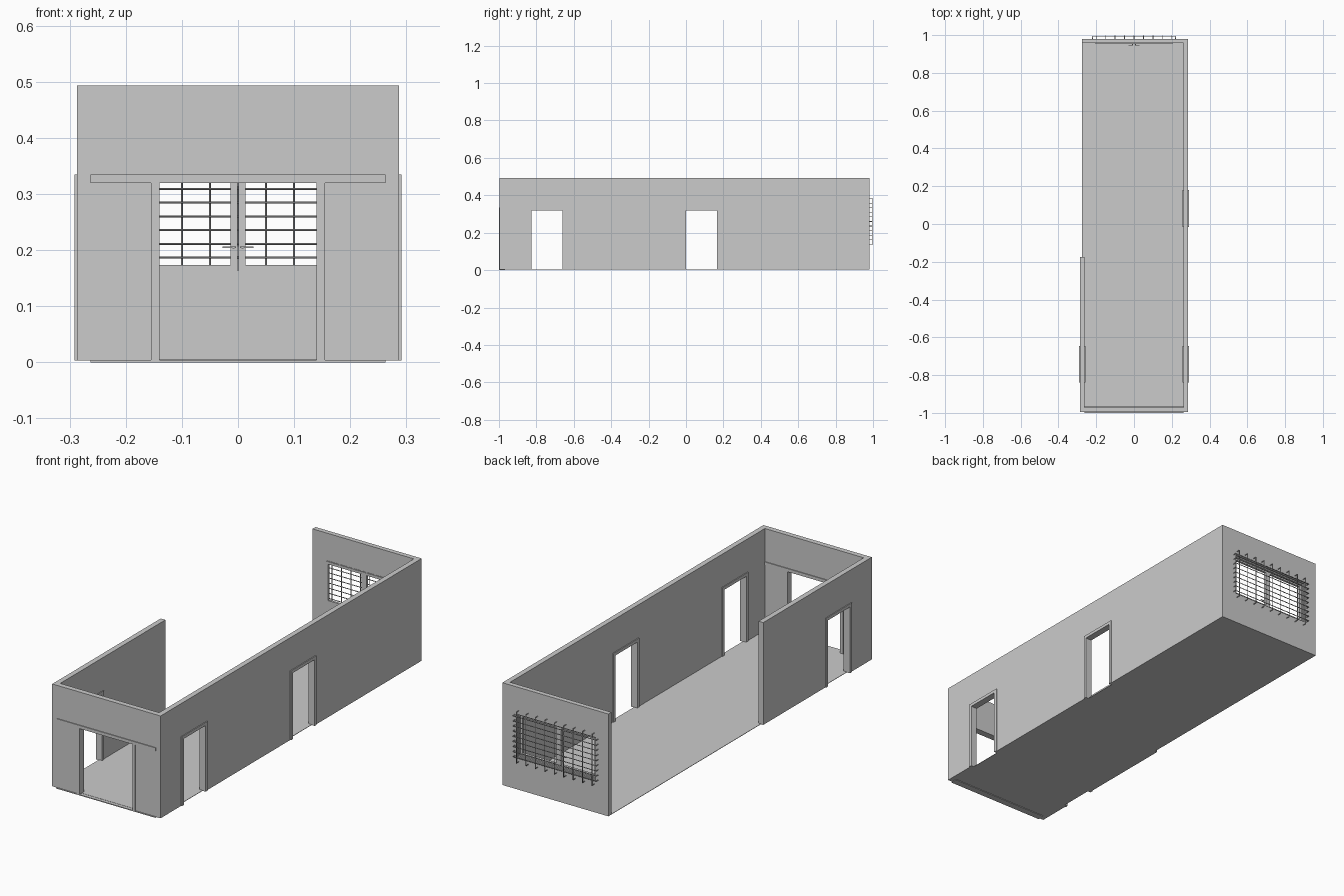
import bpy
import bmesh
from mathutils import Vector

cube = bpy.data.objects.get("Cube")
if cube:
    bpy.data.objects.remove(cube, do_unlink=True)

plaster = bpy.data.materials.new("light_grey")
GREY = (0.6, 0.6, 0.6, 1.0)
plaster.diffuse_color = GREY
plaster.use_nodes = True
plaster.node_tree.nodes["Principled BSDF"].inputs["Base Color"].default_value = GREY

BASE, TOP = 0.003, 0.493        # wall foot and head
OUT, INN = 0.287, 0.262         # side wall faces
FRONT, BACK, THICK = -0.996, 0.98, 0.023
HEAD, TRIM, PROUD = 0.32, 0.015, 0.004


def finish(name, bm):
    bmesh.ops.recalc_face_normals(bm, faces=bm.faces)
    mesh = bpy.data.meshes.new(name)
    bm.to_mesh(mesh)
    bm.free()
    mesh.materials.append(plaster)
    obj = bpy.data.objects.new(name, mesh)
    bpy.context.collection.objects.link(obj)
    return obj


def box(name, x, y, z):
    bm = bmesh.new()
    bmesh.ops.create_cube(bm, size=1)
    for v in bm.verts:
        v.co = Vector([(r[0] + r[1]) / 2 + c * (r[1] - r[0]) for c, r in zip(v.co, (x, y, z))])
    return finish(name, bm)


def prism(name, outline, depth, axis):
    """Extrude an upright (along, z) outline through depth on the given axis."""
    bm = bmesh.new()
    place = (lambda a, z: (depth[0], a, z)) if axis == "x" else (lambda a, z: (a, depth[0], z))
    face = bm.faces.new([bm.verts.new(place(a, z)) for a, z in outline])
    side = bmesh.ops.extrude_face_region(bm, geom=[face])["geom"]
    step = depth[1] - depth[0]
    shift = (step, 0, 0) if axis == "x" else (0, step, 0)
    bmesh.ops.translate(bm, vec=shift, verts=[g for g in side if isinstance(g, bmesh.types.BMVert)])
    return finish(name, bm)


def wall(name, span, depth, axis, doors):
    """Wall outline notched from below by (start, end, head) doorways."""
    outline = [(span[0], TOP), (span[0], BASE)]
    for a, b, head in doors:
        outline += [(a, BASE), (a, head), (b, head), (b, BASE)]
    outline += [(span[1], BASE), (span[1], TOP)]
    return prism(name, outline, depth, axis)


def ring(name, x, y, z, w):
    """Rectangular frame with members of width w."""
    bm = bmesh.new()
    loops = []
    for yy in y:
        for inset in (0, w):
            x0, x1, z0, z1 = x[0] + inset, x[1] - inset, z[0] + inset, z[1] - inset
            loops.append([bm.verts.new((px, yy, pz)) for px, pz in ((x0, z0), (x1, z0), (x1, z1), (x0, z1))])
    a, b, c, d = loops
    for p, q in ((a, b), (b, d), (d, c), (c, a)):
        for i in range(4):
            j = (i + 1) % 4
            bm.faces.new((p[i], p[j], q[j], q[i]))
    return finish(name, bm)


def bar(name, points, radius):
    """Round rod following a path."""
    curve = bpy.data.curves.new(name, "CURVE")
    curve.dimensions = "3D"
    curve.bevel_depth = radius
    curve.bevel_resolution = 1
    curve.use_fill_caps = True
    spline = curve.splines.new("POLY")
    spline.points.add(len(points) - 1)
    for p, co in zip(spline.points, points):
        p.co = (*co, 1)
    curve.materials.append(plaster)
    obj = bpy.data.objects.new(name, curve)
    bpy.context.collection.objects.link(obj)


# Floor reaching the wall centre lines
box("floor", (-0.275, 0.275), (FRONT + 0.012, BACK - 0.012), (BASE, 0.005))

# Side doorways
DOOR_A, DOOR_B = (-0.84, -0.645), (-0.015, 0.18)
rough = [(*d, HEAD + TRIM) for d in (DOOR_A, DOOR_B)]
wall("left_wall", (FRONT, BACK), (INN, OUT), "x", rough)
wall("right_wall", (FRONT, -0.175), (-OUT, -INN), "x", rough[:1])


def door_frame(name, span, depth):
    a, b = span
    t, top = TRIM, HEAD + TRIM
    outline = [(a, BASE), (a, top), (b, top), (b, BASE),
               (b - t, BASE), (b - t, HEAD), (a + t, HEAD), (a + t, BASE)]
    prism(name, outline, depth, "x")


left_depth = (INN - PROUD, OUT + PROUD)
right_depth = (-OUT - PROUD, -INN + PROUD)
door_frame("left_front_door_frame", DOOR_A, left_depth)
door_frame("left_middle_door_frame", DOOR_B, left_depth)
door_frame("right_door_frame", DOOR_A, right_depth)

# Front wall with wide sliding door opening, jambs and rails
wall("front_wall", (-INN, INN), (FRONT, FRONT + THICK + 0.002), "y", [(-0.155, 0.155, HEAD)])
rail_y = (FRONT - PROUD, FRONT + THICK + 0.002 + PROUD)
for side, s in (("left", 1), ("right", -1)):
    box(side + "_front_jamb", sorted((s * 0.14, s * 0.155)), rail_y, (BASE, HEAD))
box("front_head_rail", (-0.263, 0.263), rail_y, (HEAD, HEAD + TRIM))
box("front_floor_rail", (-0.263, 0.263), rail_y, (0, BASE + 0.001))

# Back wall built around the window opening
WX, WZ = 0.207, (0.158, 0.362)
bm = bmesh.new()
y0, y1 = BACK - THICK, BACK
outer = [(-0.275, BASE), (INN, BASE), (INN, TOP), (-0.275, TOP)]
inner = [(-WX, WZ[0]), (WX, WZ[0]), (WX, WZ[1]), (-WX, WZ[1])]
o0, i0, o1, i1 = [[bm.verts.new((x, y, z)) for x, z in pts]
                  for y in (y0, y1) for pts in (outer, inner)]
for p, q in ((o0, i0), (i0, i1), (i1, o1), (o1, o0)):
    for k in range(4):
        n = (k + 1) % 4
        bm.faces.new((p[k], p[n], q[n], q[k]))
finish("back_wall", bm)

# Window frame, two sashes and lever handles
ring("window_frame", (-WX, WX), (y0 - 0.001, y0 + 0.016), WZ, 0.006)
for side, s in (("left", 1), ("right", -1)):
    ring(side + "_sash", sorted((s * 0.001, s * (WX - 0.004))), (y0 - 0.003, y0 + 0.008),
         (WZ[0] + 0.003, WZ[1] - 0.003), 0.012)
    box(side + "_handle_lever", sorted((s * 0.004, s * 0.028)), (y0 - 0.012, y0 - 0.009), (0.2035, 0.2065))
    bar(side + "_handle_stem", [(s * 0.008, y0 - 0.012, 0.205), (s * 0.008, y0, 0.205)], 0.003)

# Security grille, every bar bent back into the wall
R = 0.002
MID_Z, PITCH_X, PITCH_Z = 0.26, 0.05, 0.0245
HALF_X, HALF_Z = 0.22, 0.122
for k in range(-4, 5):
    x, z = k * PITCH_X, MID_Z + k * PITCH_Z
    lo, hi, yv, yh = MID_Z - HALF_Z, MID_Z + HALF_Z, 1 - R, 1 - 3 * R
    bar("grille_upright", [(x, BACK - 0.005, lo), (x, yv, lo), (x, yv, hi), (x, BACK - 0.005, hi)], R)
    bar("grille_crossbar", [(-HALF_X, BACK - 0.005, z), (-HALF_X, yh, z),
                            (HALF_X, yh, z), (HALF_X, BACK - 0.005, z)], R)
